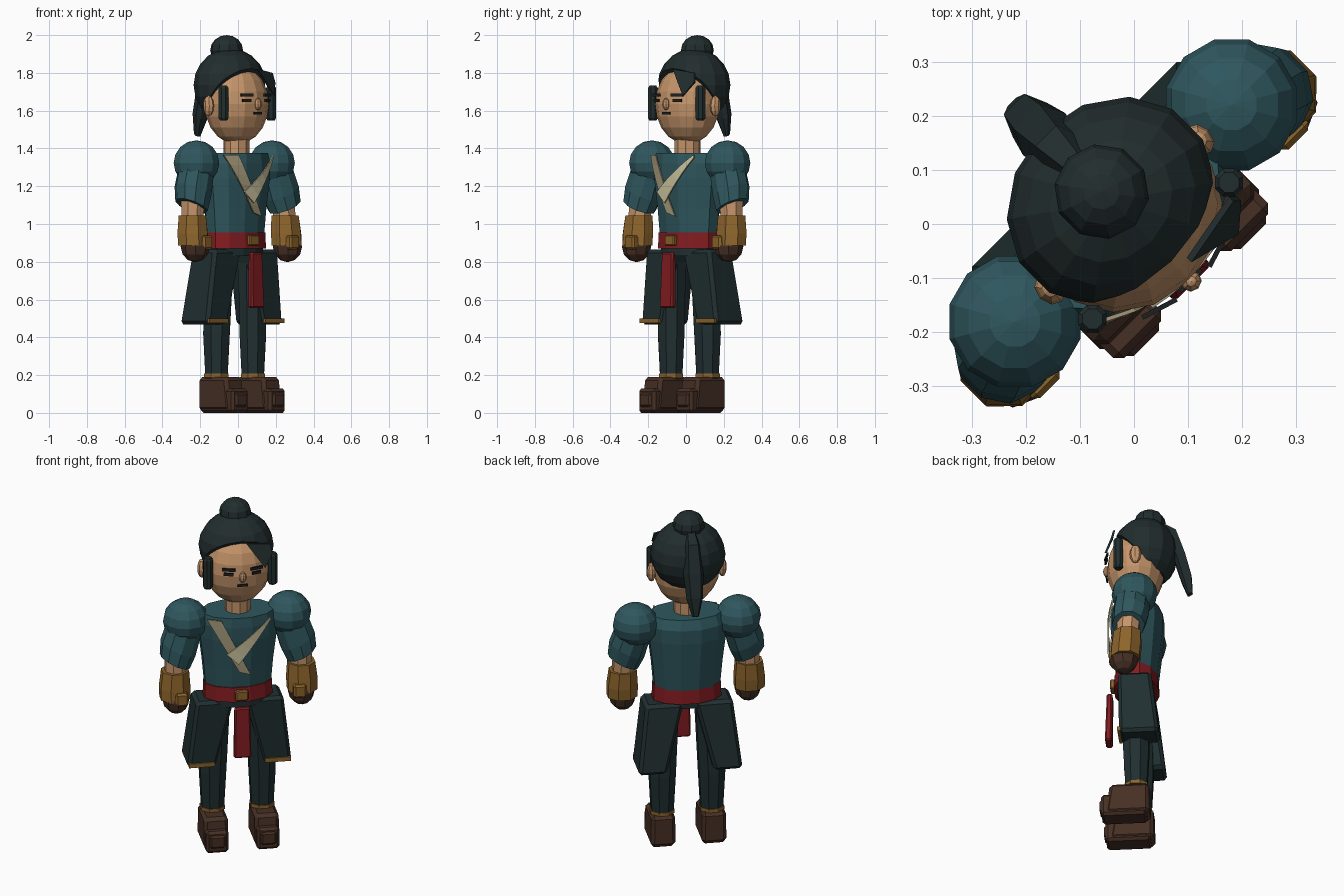
import bpy, bmesh, math
from mathutils import Matrix, Vector

if "Cube" in bpy.data.objects:
    bpy.data.objects.remove(bpy.data.objects["Cube"])

TURN = Matrix.Rotation(math.radians(45), 4, 'Z')   # the figure stands turned to its left


def material(name, rgb):
    m = bpy.data.materials.new(name)
    m.use_nodes = True
    m.diffuse_color = (*rgb, 1)
    m.node_tree.nodes["Principled BSDF"].inputs["Base Color"].default_value = (*rgb, 1)
    return m


HAIR = material("hair black", (.016, .026, .027))
SKIN = material("skin", (.56, .30, .145))
TEAL = material("teal cloth", (.028, .095, .112))
COAT = material("dark cloth", (.015, .029, .031))
LEATHER = material("brown leather", (.062, .029, .018))
GOLD = material("old gold", (.27, .13, .025))
RED = material("red sash", (.23, .012, .015))
CREAM = material("cream", (.60, .55, .34))
TAN = material("tan", (.36, .31, .19))
INK = material("face ink", (.012, .014, .015))


def finish(name, bm, mat):
    bmesh.ops.recalc_face_normals(bm, faces=bm.faces)
    bm.transform(TURN)
    me = bpy.data.meshes.new(name)
    bm.to_mesh(me)
    bm.free()
    me.materials.append(mat)
    ob = bpy.data.objects.new(name, me)
    bpy.context.collection.objects.link(ob)
    return ob


def skin_rings(bm, rings):
    for a, b in zip(rings, rings[1:]):
        for i in range(len(a)):
            j = (i + 1) % len(a)
            bm.faces.new((a[i], a[j], b[j], b[i]))
    bm.faces.new(rings[0])
    bm.faces.new(rings[-1])


def loft(name, mat, sections, n=12, tilt=0):
    """Elliptical sections (x, y, z, half width, half depth); tilt raises the +x side."""
    bm = bmesh.new()
    rings = []
    for x, y, z, a, b in sections:
        angles = [2 * math.pi * (i + .5) / n for i in range(n)]
        rings.append([bm.verts.new((x + a * math.cos(t), y + b * math.sin(t), z + tilt * a * math.cos(t)))
                      for t in angles])
    skin_rings(bm, rings)
    return finish(name, bm, mat)


def ball(name, mat, centre, size, u=12, v=8):
    bm = bmesh.new()
    bmesh.ops.create_uvsphere(bm, u_segments=u, v_segments=v, radius=1,
                              matrix=Matrix.Translation(centre) @ Matrix.Diagonal((*size, 1)))
    return finish(name, bm, mat)


def block(name, mat, low, high, bevel=0, top=None, yaw=0):
    """Box from corner to corner; top = (x0, x1, y0, y1) reshapes the upper face."""
    bm = bmesh.new()
    (x0, y0, z0), (x1, y1, z1) = low, high
    t = top or (x0, x1, y0, y1)
    rings = []
    for (a, b, c, d), z in (((x0, x1, y0, y1), z0), (t, z1)):
        rings.append([bm.verts.new(p) for p in ((a, c, z), (b, c, z), (b, d, z), (a, d, z))])
    skin_rings(bm, rings)
    if yaw:
        c = (Vector(low) + Vector(high)) / 2
        bmesh.ops.rotate(bm, verts=bm.verts, cent=c, matrix=Matrix.Rotation(yaw, 3, 'Z'))
    if bevel:
        bmesh.ops.bevel(bm, geom=list(bm.edges), offset=bevel, segments=1, affect='EDGES')
    return finish(name, bm, mat)


def sheet(name, mat, edge_a, edge_b, lift, steps=6):
    """Thin cloth strip between two (x, z) edges, wrapped round the chest front."""
    bm = bmesh.new()

    def point(edge, t):
        x, z = (p + (q - p) * t for p, q in zip(*edge))
        return bm.verts.new((x, .015 - .14 * math.sqrt(max(0, 1 - (x / .235) ** 2)) - lift, z))
    rows = [(point(edge_a, i / steps), point(edge_b, i / steps)) for i in range(steps + 1)]
    faces = [bm.faces.new((p[0], q[0], q[1], p[1])) for p, q in zip(rows, rows[1:])]
    ext = bmesh.ops.extrude_face_region(bm, geom=faces, use_keep_orig=True)
    moved = [g for g in ext["geom"] if isinstance(g, bmesh.types.BMVert)]
    bmesh.ops.translate(bm, verts=moved, vec=(0, -.008, 0))
    return finish(name, bm, mat)


# Head and neck
ball("head", SKIN, (0, .01, 1.635), (.183, .157, .213), 14, 10)
loft("neck", SKIN, [(0, .01, 1.33, .07, .07), (0, .01, 1.47, .07, .07)], 10)
ball("nose", SKIN, (0, -.15, 1.635), (.02, .018, .032), 8, 6)

# Hair cap, trimmed along a sloping hairline
bm = bmesh.new()
bmesh.ops.create_uvsphere(bm, u_segments=14, v_segments=10, radius=1,
                          matrix=Matrix.Translation((0, .06, 1.735)) @ Matrix.Diagonal((.205, .18, .195, 1)))
for co, no in (((0, -.11, 1.84), (0, -.78, -.62)), ((0, 0, 1.58), (0, 0, -1))):
    geom = list(bm.verts) + list(bm.edges) + list(bm.faces)
    cut = bmesh.ops.bisect_plane(bm, geom=geom, plane_co=co, plane_no=no, clear_outer=True)
    rim = [g for g in cut["geom_cut"] if isinstance(g, bmesh.types.BMEdge)]
    bmesh.ops.holes_fill(bm, edges=rim)
finish("hair_cap", bm, HAIR)
ball("hair_bun", HAIR, (0, .085, 1.92), (.088, .088, .08), 10, 8)

# Ponytail: cross-sections (y, z, half width, half thickness) swept down the back
bm = bmesh.new()
rings = []
for y, z, w, t in ((.13, 1.90, .03, .03), (.20, 1.85, .045, .03), (.25, 1.70, .055, .03),
                   (.285, 1.57, .045, .028), (.305, 1.47, .018, .014)):
    rings.append([bm.verts.new((w * a, y + t * b, z + t * b * .5))
                  for a, b in ((-1, -.5), (-.5, -1), (.5, -1), (1, -.5), (.6, 1), (-.6, 1))])
skin_rings(bm, rings)
finish("ponytail", bm, HAIR)

# Loose lock over the left brow
bm = bmesh.new()
lock = [bm.verts.new(p) for p in ((.025, -.125, 1.82), (.16, -.10, 1.80), (.17, -.11, 1.75), (.124, -.15, 1.68))]
back = [bm.verts.new(v.co + Vector((0, .012, 0))) for v in lock]
skin_rings(bm, [lock, back])
finish("fringe_lock", bm, HAIR)

# Face details
block("mouth", INK, (-.028, -.152, 1.58), (.028, -.143, 1.592))
for side, s in (("left", 1), ("right", -1)):
    ball(side + "_ear", SKIN, (s * .195, .025, 1.625), (.025, .032, .055), 8, 6)
    loft(side + "_sideburn", HAIR, [(s * .178, -.07, z, r, r) for z, r in
                                    ((1.548, .02), (1.56, .028), (1.72, .028), (1.732, .02))], 8)
    for part, z, w in (("brow", 1.682, .036), ("eye", 1.655, .026)):
        x = s * .077
        block(f"{side}_{part}", INK, (x - w, -.148, z - .008), (x + w, -.139, z + .008), yaw=s * .3)

# Torso and belt
loft("torso", TEAL, [(0, .018, .93, .185, .115), (0, .02, 1.08, .198, .13),
                     (0, .02, 1.24, .218, .147), (0, .02, 1.32, .224, .147), (0, .012, 1.375, .203, .132)])
loft("belt", RED, [(0, .015, .87, .193, .125), (0, .015, .955, .19, .12)])
loft("hips", COAT, [(0, .01, .83, .175, .1), (0, .01, .89, .18, .1)])
block("buckle", GOLD, (-.035, -.128, .885), (.035, -.10, .942), .006)
block("hanging_sash", RED, (-.048, -.155, .555), (.048, -.118, .85), .008, (-.042, .042, -.145, -.115))

# Crossed chest scarf
sheet("scarf_band", TAN, ((-.185, 1.365), (-.015, 1.06)), ((-.11, 1.365), (.048, 1.04)), .001)
sheet("scarf_flap", CREAM, ((.16, 1.365), (-.085, 1.17)), ((.163, 1.352), (-.02, 1.11)), .011)

for side, s in (("left", 1), ("right", -1)):
    # Arm: puffed shoulder, tilted flared sleeve, wrist, gauntlet and fist
    ball(side + "_shoulder_puff", TEAL, (s * .283, .028, 1.323), (.125, .125, .12), 12, 8)
    loft(side + "_sleeve", TEAL, [(s * .29, .02, 1.29, .09, .095), (s * .328, .01, 1.17, .095, .1),
                                  (s * .348, 0, 1.095, .082, .09)], 10, s * .5)
    loft(side + "_wrist", SKIN, [(s * .345, -.005, 1.0, .062, .062), (s * .34, 0, 1.13, .066, .066)], 8)
    loft(side + "_gauntlet", GOLD, [(s * .35, -.015, .885, .087, .083), (s * .35, -.01, .95, .088, .084),
                                    (s * .347, -.005, 1.045, .078, .078)], 8)
    block(side + "_gauntlet_guard", GOLD, (s * .325 - .035, -.105, .865), (s * .325 + .035, -.06, .94), .01)
    ball(side + "_fist", LEATHER, (s * .345, -.025, .88), (.075, .08, .082), 8, 6)

    # Open coat skirt with a gold front hem
    lo, hi = sorted((s * .13, s * .287))
    tl, th = sorted((s * .03, s * .24))
    block(side + "_coat_panel", COAT, (lo, -.058, .468), (hi, .158, .865), .018, (tl, th, -.068, .112))
    h0, h1 = sorted((s * .138, s * .28))
    block(side + "_hem_trim", GOLD, (h0, -.067, .477), (h1, -.05, .501))

    # Leg and boot
    loft(side + "_leg", COAT, [(s * .136, .025, .18, .064, .062), (s * .136, .025, .42, .077, .075),
                               (s * .12, .015, .84, .08, .08)], 8)
    loft(side + "_ankle_band", GOLD, [(s * .137, .025, z, .07, .068) for z in (.188, .208)], 8)
    x = s * .14
    block(side + "_boot_ankle", LEATHER, (x - .068, -.14, .01), (x + .068, .1, .19), .018,
          (x - .066, x + .066, -.115, .098))
    block(side + "_boot_toe", LEATHER, (x - .062, -.162, 0), (x + .062, .085, .128), .014)
    block(side + "_toe_cap", LEATHER, (x - .045, -.172, .03), (x + .045, -.1, .108), .012)
